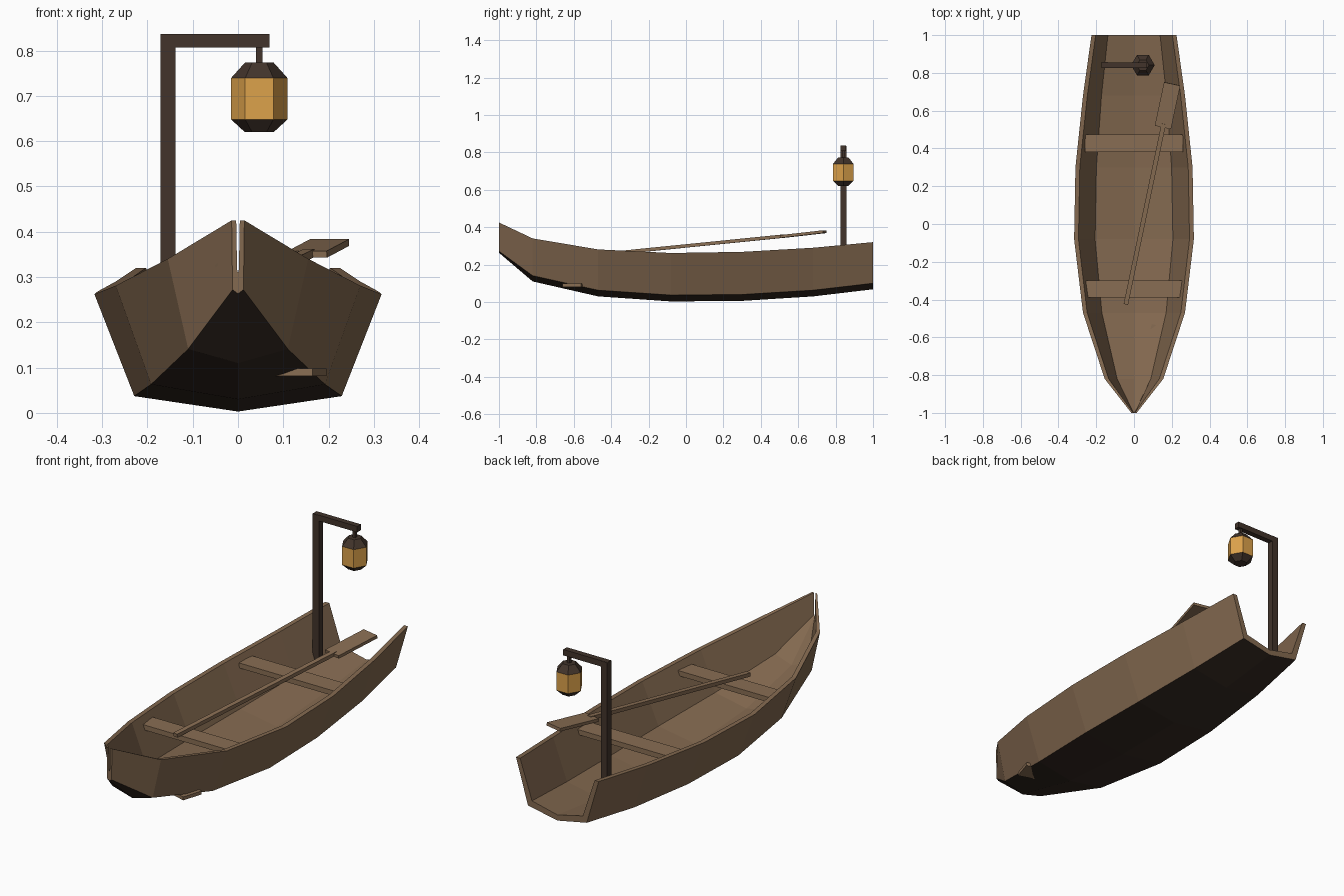
import bpy, bmesh, math
from mathutils import Vector, Matrix

if "Cube" in bpy.data.objects:
    bpy.data.objects.remove(bpy.data.objects["Cube"])


def material(name, rgb):
    m = bpy.data.materials.new(name)
    m.diffuse_color = (*rgb, 1)
    m.use_nodes = True
    m.node_tree.nodes["Principled BSDF"].inputs["Base Color"].default_value = m.diffuse_color
    return m


WOOD = material("brown wood", (0.23, 0.142, 0.08))
PLANK = material("light wood", (0.25, 0.155, 0.087))
TAR = material("tarred bottom", (0.036, 0.023, 0.016))
IRON = material("dark frame", (0.054, 0.034, 0.024))
GLOW = material("amber glass", (0.72, 0.36, 0.07))


def finish(name, bm, *mats):
    bmesh.ops.recalc_face_normals(bm, faces=bm.faces)
    me = bpy.data.meshes.new(name)
    bm.to_mesh(me)
    bm.free()
    for m in mats:
        me.materials.append(m)
    ob = bpy.data.objects.new(name, me)
    bpy.context.collection.objects.link(ob)
    return ob


def box(name, lo, hi, mat):
    lo, hi = Vector(lo), Vector(hi)
    bm = bmesh.new()
    bmesh.ops.create_cube(bm, size=1, matrix=Matrix.Translation((lo + hi) / 2)
                          @ Matrix.Diagonal((*(hi - lo), 1)))
    return finish(name, bm, mat)


def beam(name, a, b, width, thick, mat):
    """Flat bar running from a to b."""
    a, b = Vector(a), Vector(b)
    y = (b - a).normalized()
    x = y.cross(Vector((0, 0, 1))).normalized()
    z = x.cross(y)
    rot = Matrix((x, y, z)).transposed().to_4x4()
    bm = bmesh.new()
    bmesh.ops.create_cube(bm, size=1, matrix=Matrix.Translation((a + b) / 2) @ rot
                          @ Matrix.Diagonal((width, (b - a).length, thick, 1)))
    return finish(name, bm, mat)


# Hull stations: y, rim half-width, rim z, chine half-width, chine z, keel z, wall
STATIONS = [
    (-1.00, 0.014, 0.425, 0.012, 0.272, 0.263, 0.010),
    (-0.82, 0.155, 0.340, 0.110, 0.141, 0.110, 0.021),
    (-0.47, 0.270, 0.281, 0.192, 0.063, 0.030, 0.022),
    (-0.08, 0.317, 0.262, 0.229, 0.037, 0.003, 0.023),
    (0.30, 0.310, 0.268, 0.222, 0.040, 0.006, 0.023),
    (0.68, 0.270, 0.290, 0.195, 0.063, 0.030, 0.023),
    (1.00, 0.225, 0.320, 0.160, 0.100, 0.068, 0.022),
]
bm = bmesh.new()
rings = []
for y, rw, rz, cw, cz, kz, t in STATIONS:
    floor = 0.045 if y == -1 else 0.028
    half_out = [(rw, rz), (cw, cz)]
    half_in = [(rw - t, rz), (cw - t, cz + floor)]
    outer = [(-x, z) for x, z in half_out] + [(0, kz)] + half_out[::-1]
    inner = [(-x, z) for x, z in half_in] + [(0, kz + floor)] + half_in[::-1]
    rings.append([bm.verts.new((x, y, z)) for x, z in outer + inner[::-1]])
for r0, r1 in zip(rings, rings[1:]):
    for i in range(10):
        j = (i + 1) % 10
        f = bm.faces.new((r0[i], r0[j], r1[j], r1[i]))
        f.material_index = 1 if i in (1, 2) else 0   # tarred outer bottom
for r in (rings[0], rings[-1]):                      # wall thickness at both ends
    for i in range(4):
        bm.faces.new((r[i], r[i + 1], r[8 - i], r[9 - i]))
finish("hull", bm, WOOD, TAR)

# Seats
box("rear_seat", (-0.26, 0.38, 0.222), (0.26, 0.475, 0.247), PLANK)
box("front_seat", (-0.253, -0.39, 0.217), (0.253, -0.30, 0.242), PLANK)

# Oar
beam("oar_shaft", (-0.043, -0.425, 0.257), (0.157, 0.53, 0.353), 0.024, 0.018, PLANK)
beam("oar_blade", (0.153, 0.512, 0.350), (0.202, 0.742, 0.376), 0.088, 0.015, PLANK)

# Short board poking through the bottom near the bow
beam("bow_board", (0.114, -0.645, 0.090), (0.145, -0.545, 0.090), 0.105, 0.017, PLANK)

# Lantern post, arm and hook
box("lantern_post", (-0.171, 0.825, 0.085), (-0.138, 0.857, 0.835), IRON)
box("lantern_arm", (-0.171, 0.827, 0.807), (0.070, 0.855, 0.836), IRON)
box("lantern_hook", (0.040, 0.834, 0.765), (0.054, 0.848, 0.810), IRON)

# Six-sided lantern: dark caps, glowing middle
bm = bmesh.new()
rings = []
for r, z in ((0.032, 0.620), (0.0625, 0.648), (0.0625, 0.739), (0.032, 0.773)):
    rings.append([bm.verts.new((0.047 + r * math.cos(k * math.pi / 3),
                                0.841 + r * math.sin(k * math.pi / 3), z)) for k in range(6)])
for n in range(3):
    for k in range(6):
        j = (k + 1) % 6
        f = bm.faces.new((rings[n][k], rings[n][j], rings[n + 1][j], rings[n + 1][k]))
        f.material_index = 1 if n == 1 else 0
bm.faces.new(rings[0])
bm.faces.new(rings[-1])
finish("lantern", bm, IRON, GLOW)
